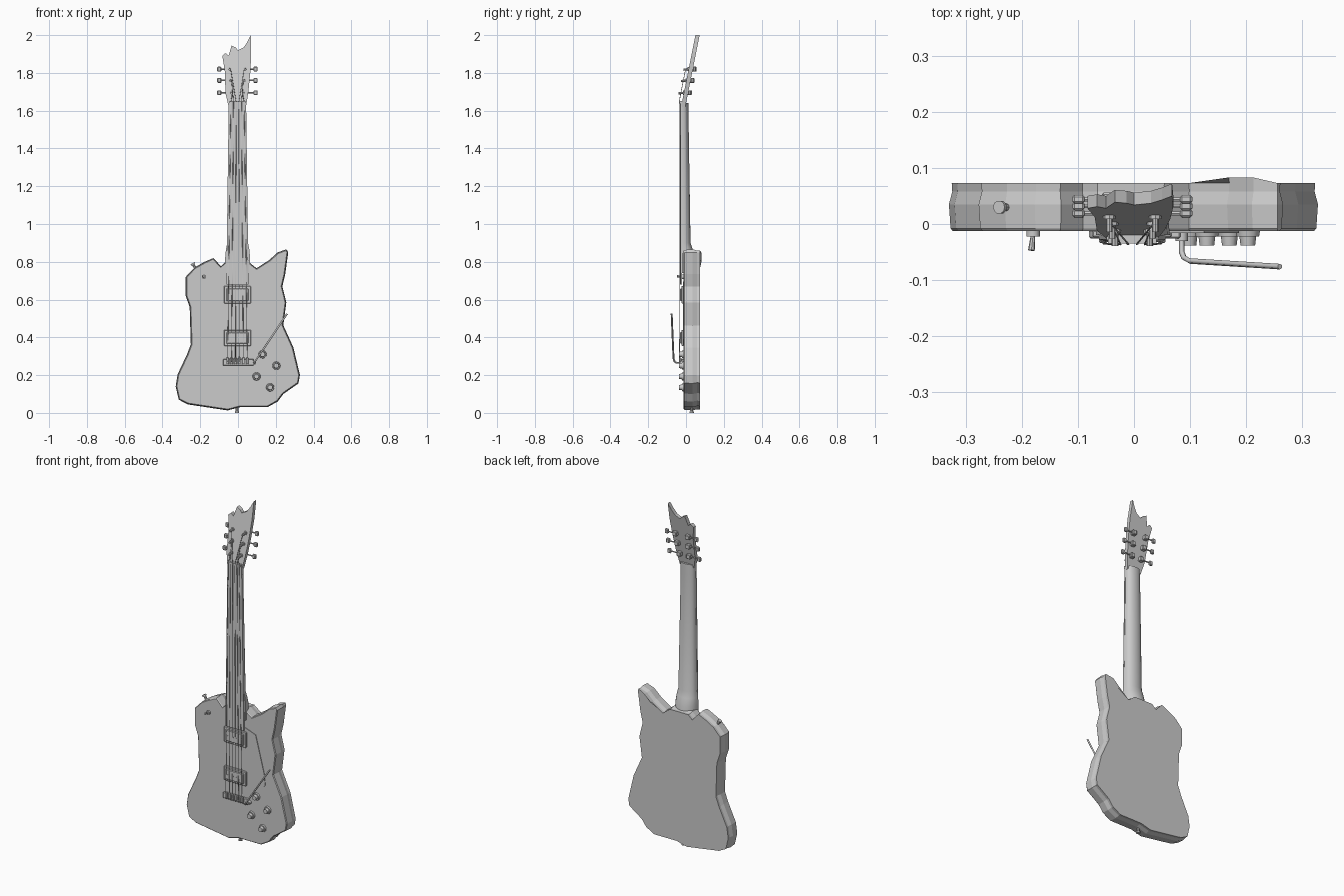
import bpy, bmesh, math
from mathutils import Vector, Matrix

if "Cube" in bpy.data.objects:
    bpy.data.objects.remove(bpy.data.objects["Cube"])


def finish(name, bm, smooth=None):
    bmesh.ops.recalc_face_normals(bm, faces=bm.faces)
    me = bpy.data.meshes.new(name)
    bm.to_mesh(me)
    bm.free()
    if smooth:
        me.shade_smooth()
        me.set_sharp_from_angle(angle=math.radians(smooth))
    ob = bpy.data.objects.new(name, me)
    bpy.context.collection.objects.link(ob)
    return ob


def loft(name, rings, smooth=None):
    """Closed skin through rings of equal length, capped at both ends."""
    bm = bmesh.new()
    vs = [[bm.verts.new(p) for p in r] for r in rings]
    n = len(rings[0])
    for a, b in zip(vs, vs[1:]):
        for i in range(n):
            bm.faces.new((a[i], a[(i + 1) % n], b[(i + 1) % n], b[i]))
    bm.faces.new(vs[0])
    bm.faces.new(vs[-1][::-1])
    return finish(name, bm, smooth)


def box(name, lo, hi, bevel=0.0):
    bm = bmesh.new()
    lo, hi = Vector(lo), Vector(hi)
    bmesh.ops.create_cube(bm, size=1, matrix=Matrix.Translation((lo + hi) / 2) @ Matrix.Diagonal((*(hi - lo), 1)))
    if bevel:
        bmesh.ops.bevel(bm, geom=bm.edges[:], offset=bevel, segments=1, affect='EDGES')
    return finish(name, bm)


def rod(name, a, b, r1, r2=None, sides=12):
    a, b = Vector(a), Vector(b)
    q = (b - a).to_track_quat('Z', 'Y').to_matrix().to_4x4()
    bm = bmesh.new()
    bmesh.ops.create_cone(bm, cap_ends=True, segments=sides, radius1=r1, radius2=r1 if r2 is None else r2,
                          depth=(b - a).length, matrix=Matrix.Translation((a + b) / 2) @ q)
    return finish(name, bm, 40)


def wire(name, pts, r, res=0):
    cu = bpy.data.curves.new(name, 'CURVE')
    cu.dimensions = '3D'
    cu.bevel_depth, cu.bevel_resolution, cu.use_fill_caps = r, res, True
    sp = cu.splines.new('POLY')
    sp.points.add(len(pts) - 1)
    for p, co in zip(sp.points, pts):
        p.co = (*co, 1)
    ob = bpy.data.objects.new(name, cu)
    bpy.context.collection.objects.link(ob)


def inset(pts, d):
    """Shrink a counter-clockwise outline by d."""
    out, n = [], len(pts)
    for i, p in enumerate(pts):
        a, b = Vector(pts[i - 1]), Vector(pts[(i + 1) % n])
        t = (b - a).normalized()
        out.append((p[0] - t.y * d, p[1] + t.x * d))
    return out


# body: angular outline with a ridge round the side
outline = [(-.066, .80), (-.09, .776), (-.13, .82), (-.177, .80), (-.23, .77), (-.277, .72), (-.277, .62),
           (-.256, .56), (-.25, .363), (-.27, .31), (-.32, .204), (-.33, .14), (-.314, .07), (-.266, .045),
           (-.055, .013), (.01, .03), (.156, .03), (.21, .06), (.24, .10), (.32, .156), (.328, .20),
           (.293, .347), (.24, .464), (.256, .585), (.235, .67), (.25, .734), (.266, .85), (.256, .866),
           (.21, .85), (.166, .81), (.098, .766), (.055, .80)]
rings = []
for y, d in ((-.0125, .007), (-.008, .003), (.035, 0), (.058, .006), (.073, .005)):
    bump = .01 if y > .07 else 0
    rings.append([(x, y + (bump if .15 < x < .22 and z > .8 else 0), z) for x, z in inset(outline, d)])
loft("body", rings)

# pickguard
guard = [(.055, .36), (.155, .36), (.187, .39), (.182, .45), (.125, .67), (.055, .695)]
loft("pickguard", [[(x, y, z) for x, z in guard] for y in (-.016, -.010)])


# neck: D-shaped sections from the heel to the nut
def section(z, cx, w, yf, yb):
    return [(cx + w * math.cos(a), yf + (yb - yf) * math.sin(a) ** .8, z)
            for a in (max(0, math.pi * i / 12) for i in range(12))] + [(cx - w, yf, z)]


loft("neck", [section(*s) for s in (
    (.74, -.002, .066, -.02, .055), (.82, -.002, .066, -.02, .05), (.865, -.002, .062, -.02, .036),
    (.90, -.002, .055, -.02, .024), (1.58, -.004, .045, -.02, .013), (1.64, -.004, .046, -.02, .012))], 40)
loft("fretboard", [[(-.003 - w, -.02, z), (-.003 - w, -.028, z), (-.003 - w * .8, -.031, z),
                    (-.003 + w * .8, -.031, z), (-.003 + w, -.028, z), (-.003 + w, -.02, z)]
                   for z, w in ((.68, .059), (1.64, .046))])
box("nut", (-.046, -.035, 1.638), (.040, -.012, 1.65))


# headstock: tilted back, jagged crown
def head_y(z):
    return -.02 + (z - 1.65) * .2


head = [(-.049, 1.62), (-.066, 1.69), (-.07, 1.81), (-.083, 1.89), (-.066, 1.905), (-.05, 1.89), (-.034, 1.945),
        (-.013, 1.935), (0, 1.92), (.03, 1.935), (.05, 1.965), (.068, 2.0), (.07, 1.9), (.065, 1.8),
        (.055, 1.7), (.042, 1.62)]
loft("headstock", [[(x, head_y(z) + d, z) for x, z in head] for d in (0, .022)])

# tuners, three on each side
tuner_z = (1.695, 1.76, 1.82)
for s, off in ((-1, -.006), (1, 0)):
    for i, z in enumerate(tuner_z):
        y, px = head_y(z), s * (.028 + .005 * i) + off
        kx = off + s * .082
        back = y + .03
        rod("tuner_post", (px, y + .005, z), (px, y - .028, z - .003), .006, sides=8)
        rod("tuner_collar", (px, y + .003, z), (px, y - .005, z), .011, sides=8)
        box("tuner_housing", (px - .013, y + .018, z - .013), (px + .013, y + .042, z + .013), .003)
        rod("tuner_shaft", (px, back, z), (kx, back, z), .004, sides=6)
        x0, x1 = sorted((kx, kx + s * .022))
        box("tuner_key", (x0, back - .008, z - .013), (x1, back + .008, z + .013), .004)

# pickups
for z0, z1 in ((.58, .672), (.355, .44)):
    box("pickup_frame", (-.075, -.024, z0), (.068, -.010, z1), .003)
    box("pickup_cover", (-.062, -.031, z0 + .013), (.055, -.02, z1 - .013), .003)
    for i in range(6):
        x = -.048 + i * .0182
        rod("pole_piece", (x, -.03, (z0 + z1) / 2), (x, -.0325, (z0 + z1) / 2), .004, sides=8)

# bridge and saddles
box("bridge_plate", (-.08, -.026, .25), (.083, -.010, .285), .003)
for i in range(6):
    x = -.055 + i * .0208
    box("saddle", (x - .007, -.034, .258), (x + .007, -.024, .292), .002)

# strings
for i in range(6):
    s, k = (-1, i) if i < 3 else (1, 5 - i)
    off = -.006 if s < 0 else 0
    z = tuner_z[k]
    wire("string", [(-.055 + i * .0208, -.0345, .27), (-.038 + i * .0142, -.0365, 1.645),
                    (s * (.023 + .005 * k) + off, head_y(z) - .016, z)], .0016)

# tremolo arm
wire("tremolo_arm", [(.085, -.012, .265), (.085, -.05, .265), (.089, -.06, .271), (.1, -.066, .287),
                     (.26, -.076, .525)], .005, 1)
rod("arm_socket", (.085, -.01, .265), (.085, -.03, .265), .011)

# control knobs
for x, z in ((.13, .31), (.203, .25), (.098, .193), (.17, .135)):
    rod("knob_skirt", (x, -.011, z), (x, -.022, z), .022, .020)
    rod("knob_cap", (x, -.022, z), (x, -.038, z), .015, .013)

# toggle switch
rod("switch_base", (-.18, -.010, .72), (-.18, -.022, .72), .012)
rod("switch_lever", (-.18, -.02, .72), (-.183, -.047, .724), .004, .006, 8)

# strap buttons
for a, b in (((-.225, .03, .765), (-.241, .03, .792)), ((-.005, .03, .03), (-.005, .03, 0))):
    a, b = Vector(a), Vector(b)
    rod("strap_button_stem", a, b, .007, sides=8)
    rod("strap_button_head", a.lerp(b, .75), b, .012, sides=10)
